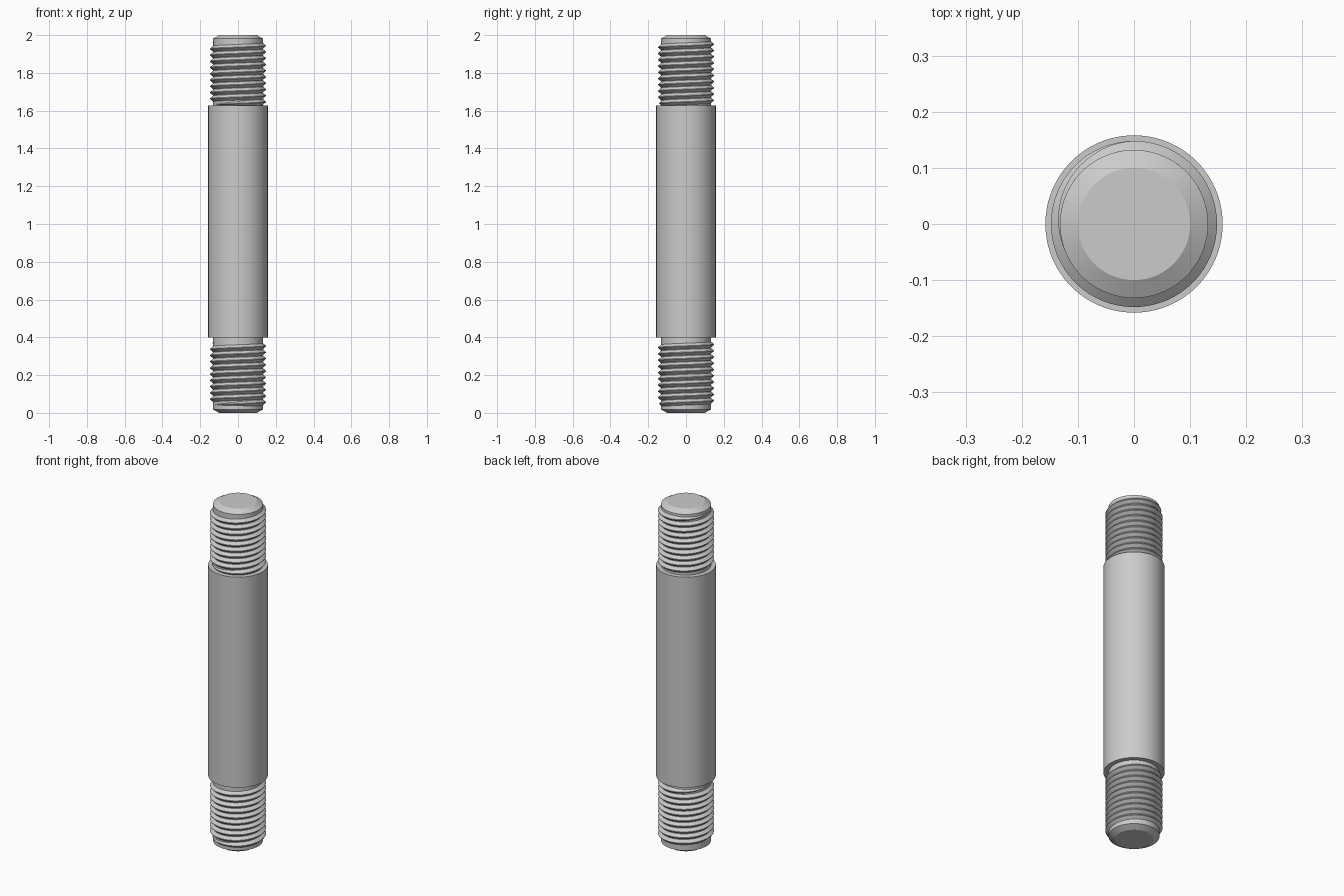
import bpy, bmesh, math

cube = bpy.data.objects.get("Cube")
if cube:
    bpy.data.objects.remove(cube)

steel = bpy.data.materials.new("grey_steel")
steel.use_nodes = True
GREY = (0.6, 0.6, 0.6, 1)
steel.diffuse_color = GREY
steel.node_tree.nodes["Principled BSDF"].inputs["Base Color"].default_value = GREY

SEG = 96
CORE_R, CREST_R, SHANK_R = 0.132, 0.148, 0.158
PITCH = 0.033


def finish(name, bm):
    bmesh.ops.recalc_face_normals(bm, faces=bm.faces)
    mesh = bpy.data.meshes.new(name)
    bm.to_mesh(mesh)
    bm.free()
    mesh.materials.append(steel)
    obj = bpy.data.objects.new(name, mesh)
    bpy.context.collection.objects.link(obj)
    bpy.ops.object.select_all(action="DESELECT")
    obj.select_set(True)
    bpy.context.view_layer.objects.active = obj
    bpy.ops.object.shade_smooth_by_angle(angle=math.radians(25))
    return obj


def bridge(bm, a, b):
    n = len(a)
    for i in range(n):
        bm.faces.new((a[i], a[(i + 1) % n], b[(i + 1) % n], b[i]))


def turned(name, profile):
    """Solid of revolution from (radius, z) points, capped at both ends."""
    bm = bmesh.new()
    rings = []
    for r, z in profile:
        rings.append([bm.verts.new((r * math.cos(math.tau * i / SEG),
                                    r * math.sin(math.tau * i / SEG), z))
                      for i in range(SEG)])
    for a, b in zip(rings, rings[1:]):
        bridge(bm, a, b)
    bm.faces.new(rings[0])
    bm.faces.new(rings[-1])
    return finish(name, bm)


def thread(name, z0, turns, start):
    """Right-handed V ridge that fades into the core at both ends."""
    bm = bmesh.new()
    steps = int(turns * SEG)
    sections = []
    for k in range(steps + 1):
        t = k / SEG
        fade = max(0.02, min(1, t / 0.3, (turns - t) / 0.3))
        ang = start + math.tau * t
        z = z0 + PITCH * t
        half = PITCH * 0.47 * fade
        crest = CORE_R + (CREST_R - CORE_R) * fade
        points = ((CORE_R - 0.004, -half), (CORE_R, -half),
                  (crest, -half * 0.1), (crest, half * 0.1),
                  (CORE_R, half), (CORE_R - 0.004, half))
        sections.append([bm.verts.new((r * math.cos(ang), r * math.sin(ang), z + dz))
                         for r, dz in points])
    for a, b in zip(sections, sections[1:]):
        bridge(bm, a, b)
    bm.faces.new(sections[0])
    bm.faces.new(sections[-1])
    return finish(name, bm)


# Plain middle and the two chamfered ends
turned("shank", [(SHANK_R, 0.398), (SHANK_R, 1.627)])
turned("lower_core", [(0.1, 0), (CORE_R, 0.0185), (CORE_R, 0.41)])
turned("upper_core", [(CORE_R, 1.61), (CORE_R, 1.9815), (0.1, 2)])

# Screw threads
thread("lower_thread", 0.042, 10.0, math.radians(200))
thread("upper_thread", 1.632, 10.0, math.radians(200))
